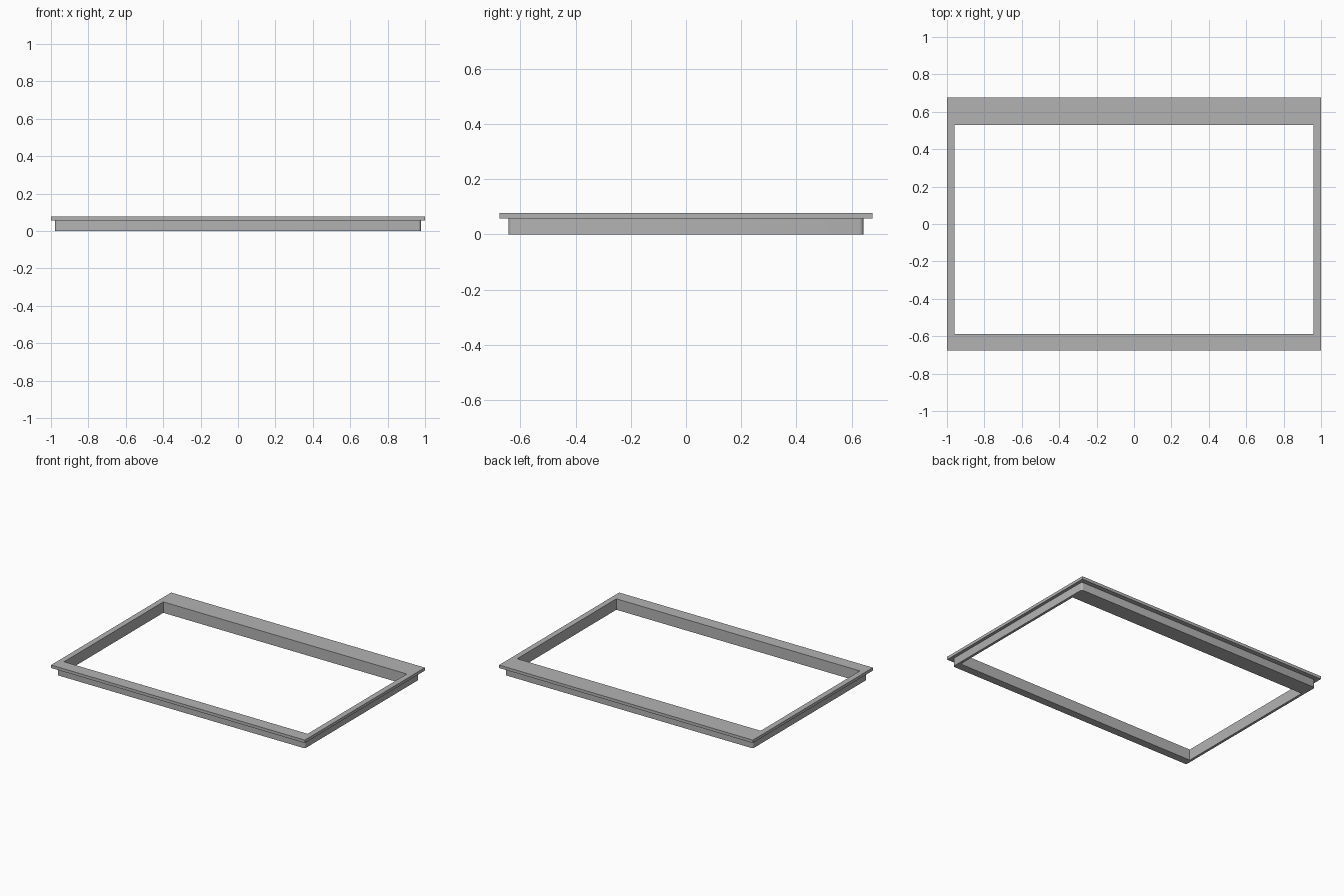
import bpy
import bmesh
from math import cos, sin, pi

cube = bpy.data.objects.get("Cube")
if cube:
    bpy.data.objects.remove(cube, do_unlink=True)

grey = bpy.data.materials.new("plain grey")
grey.use_nodes = True
colour = (0.45, 0.45, 0.45, 1)
grey.diffuse_color = colour
grey.node_tree.nodes["Principled BSDF"].inputs["Base Color"].default_value = colour

# Opening shared by both parts: x min, x max, y min, y max
OPENING = (-0.96, 0.96, -0.587, 0.53)


def outline(x0, x1, y0, y1, radius=0, steps=4):
    """Rectangle outline, with rounded corners when a radius is given."""
    corners = [(x1, y1, -1, -1), (x0, y1, 1, -1), (x0, y0, 1, 1), (x1, y0, -1, 1)]
    if not radius:
        return [(x, y) for x, y, _, _ in corners]
    points = []
    for i, (x, y, sx, sy) in enumerate(corners):
        for k in range(steps + 1):
            a = (i + k / steps) * pi / 2
            points.append((x + radius * (sx + cos(a)), y + radius * (sy + sin(a))))
    return points


def frame(name, half_x, half_y, z0, z1, radius=0):
    """Flat frame around the opening, extruded from z0 to z1."""
    bm = bmesh.new()
    edges = []
    for loop in (outline(-half_x, half_x, -half_y, half_y, radius), outline(*OPENING)):
        verts = [bm.verts.new((x, y, z0)) for x, y in loop]
        edges += [bm.edges.new((v, verts[i - 1])) for i, v in enumerate(verts)]
    bmesh.ops.triangle_fill(bm, edges=edges, use_beauty=True, normal=(0, 0, 1))
    result = bmesh.ops.extrude_face_region(bm, geom=bm.faces[:], use_keep_orig=True)
    top = [g for g in result["geom"] if isinstance(g, bmesh.types.BMVert)]
    bmesh.ops.translate(bm, verts=top, vec=(0, 0, z1 - z0))
    bmesh.ops.recalc_face_normals(bm, faces=bm.faces[:])
    mesh = bpy.data.meshes.new(name)
    bm.to_mesh(mesh)
    bm.free()
    mesh.materials.append(grey)
    obj = bpy.data.objects.new(name, mesh)
    bpy.context.collection.objects.link(obj)
    bpy.ops.object.select_all(action="DESELECT")
    obj.select_set(True)
    bpy.context.view_layer.objects.active = obj
    bpy.ops.object.shade_smooth_by_angle(angle=pi / 6)
    return obj


# Lower collar with softly rounded corners, and the overhanging flange on top
frame("collar", 0.978, 0.643, 0, 0.057, radius=0.015)
frame("flange", 1.0, 0.676, 0.057, 0.078)
